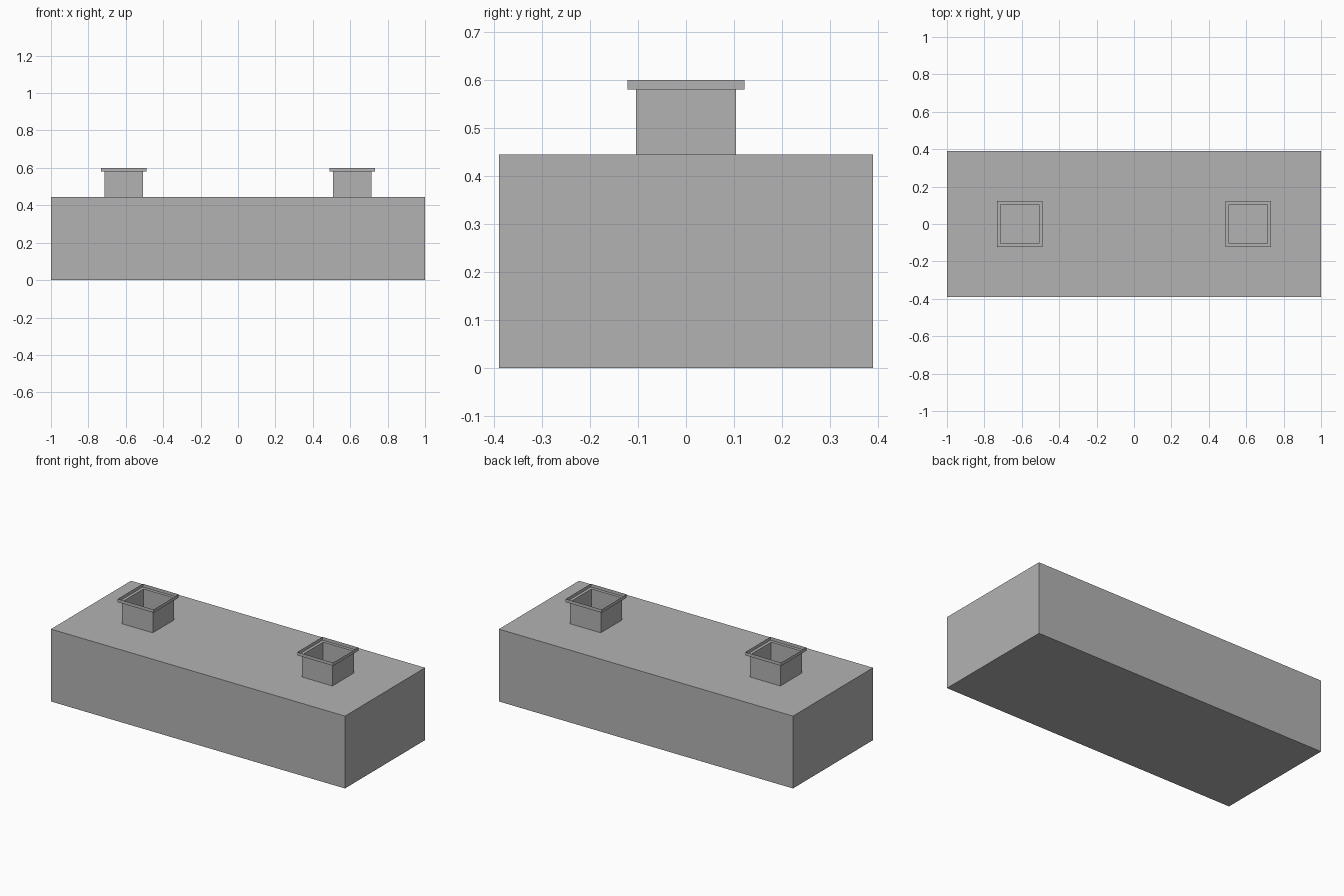
import bpy
import bmesh

cube = bpy.data.objects.get("Cube")
if cube:
    bpy.data.objects.remove(cube, do_unlink=True)

# Plain grey for every part
grey = bpy.data.materials.new("plain grey")
grey.use_nodes = True
colour = (0.45, 0.45, 0.45, 1)
grey.diffuse_color = colour
grey.node_tree.nodes["Principled BSDF"].inputs["Base Color"].default_value = colour


def finish(name, bm, location=(0, 0, 0)):
    mesh = bpy.data.meshes.new(name)
    bm.to_mesh(mesh)
    bm.free()
    mesh.materials.append(grey)
    obj = bpy.data.objects.new(name, mesh)
    obj.location = location
    bpy.context.collection.objects.link(obj)
    return obj


def square_sleeve(name, profile, location):
    """Thin open sleeve through square rings of (half width, height)."""
    bm = bmesh.new()
    rings = []
    for h, z in profile:
        corners = ((-h, -h), (h, -h), (h, h), (-h, h))
        rings.append([bm.verts.new((x, y, z)) for x, y in corners])
    for low, high in zip(rings, rings[1:]):
        for i in range(4):
            j = (i + 1) % 4
            bm.faces.new((low[i], low[j], high[j], high[i]))
    return finish(name, bm, location)


# Main block
length, depth, height = 2.0, 0.778, 0.445
bm = bmesh.new()
bmesh.ops.create_cube(bm, size=1)
bmesh.ops.scale(bm, vec=(length, depth, height), verts=bm.verts)
finish("main_block", bm, (0, 0, height / 2))

# Open square collars: neck, outward ledge and upright lip
collar = [(0.104, 0), (0.104, 0.135), (0.122, 0.135), (0.122, 0.155)]
for side, x in (("left", 0.611), ("right", -0.611)):
    square_sleeve(side + "_collar", collar, (x, 0, height))
